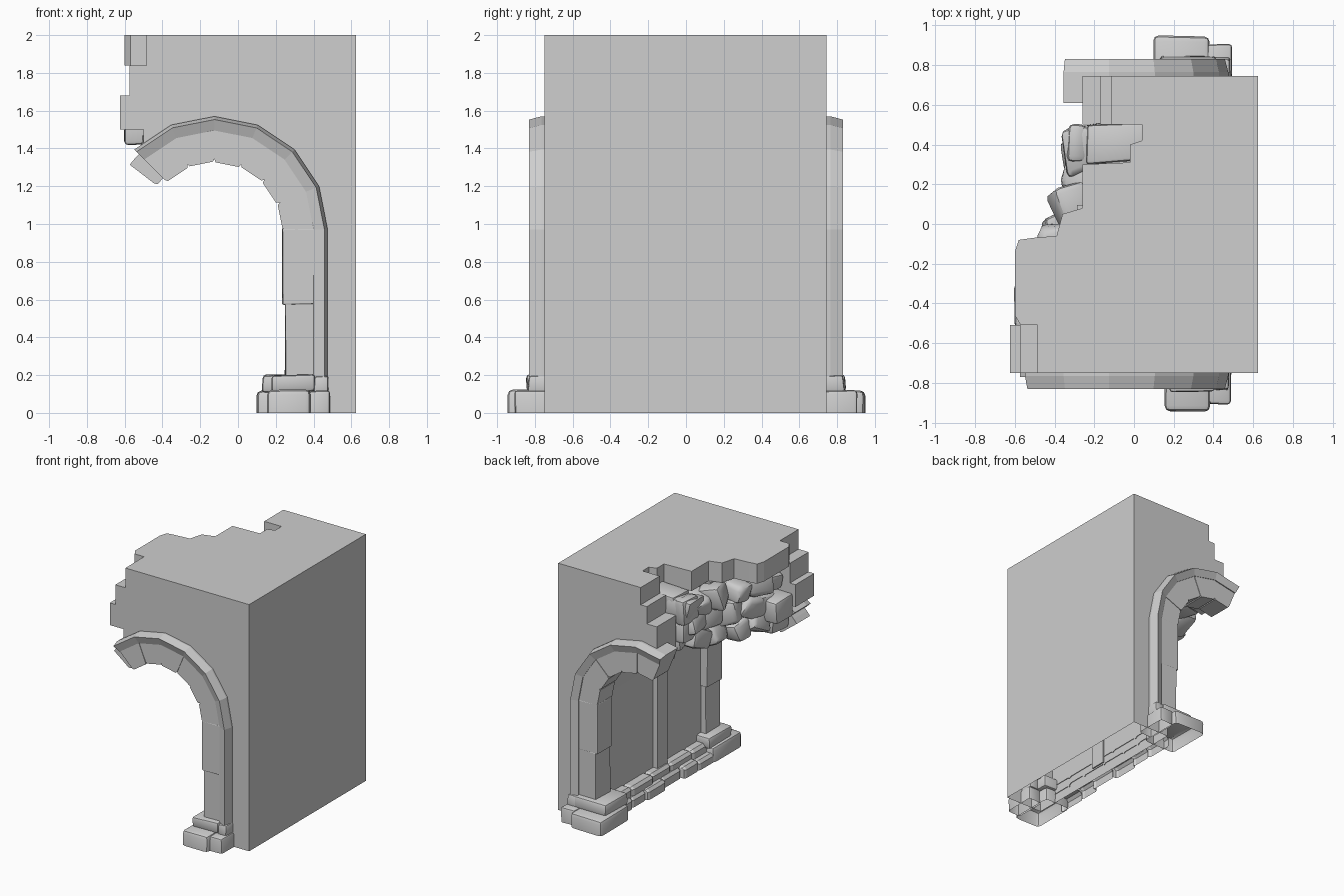
import bpy, bmesh, math, random
from mathutils import Vector, Euler

random.seed(11)
if "Cube" in bpy.data.objects:
    bpy.data.objects.remove(bpy.data.objects["Cube"], do_unlink=True)

GREY = (0.62, 0.62, 0.62, 1)
stone_mat = bpy.data.materials.new("grey stone")
stone_mat.use_nodes = True
stone_mat.diffuse_color = GREY
stone_mat.node_tree.nodes["Principled BSDF"].inputs["Base Color"].default_value = GREY

CX, CZ = -0.125, 0.97          # arch centre
R_VAULT, R_IN, R_MID, R_OUT = 0.42, 0.36, 0.525, 0.6
SEAM = 0.04                    # where the ragged masonry meets the main mass


def finish(name, bm, smooth=False):
    mesh = bpy.data.meshes.new(name)
    bm.to_mesh(mesh)
    bm.free()
    mesh.materials.append(stone_mat)
    ob = bpy.data.objects.new(name, mesh)
    bpy.context.collection.objects.link(ob)
    if smooth:
        bpy.ops.object.select_all(action='DESELECT')
        ob.select_set(True)
        bpy.context.view_layer.objects.active = ob
        bpy.ops.object.shade_smooth_by_angle(angle=math.radians(40))
    return ob


def loft(name, rings, open_bottom=False, closed=True):
    """Skin matching rings of points; closed rings are capped at both ends."""
    bm = bmesh.new()
    rings = [[bm.verts.new(p) for p in ring] for ring in rings]
    n = len(rings[0])
    for a, b in zip(rings, rings[1:]):
        for i in range(n if closed else n - 1):
            j = (i + 1) % n
            bm.faces.new((a[i], a[j], b[j], b[i]))
    if closed:
        bm.faces.new(rings[0])
        bm.faces.new(rings[-1])
        bmesh.ops.recalc_face_normals(bm, faces=bm.faces)
    if open_bottom:
        low = [f for f in bm.faces if all(v.co.z < 0.001 for v in f.verts)]
        bmesh.ops.delete(bm, geom=low, context='FACES_ONLY')
    return finish(name, bm)


def prism(name, outline, y0, y1, open_bottom=False):
    return loft(name, [[(x, y, z) for x, z in outline] for y in (y0, y1)], open_bottom)


def polar(r, deg):
    a = math.radians(deg)
    return CX + r * math.cos(a), CZ + r * math.sin(a)


def sweep(name, section, end, start_z=0.19, step=22.5):
    """Sweep a (radius, y) section up the jamb and round the arch."""
    rings = [[(CX + r, y, start_z) for r, y in section]]
    for i in range(int(end / step) + 1):
        ring = []
        for r, y in section:
            x, z = polar(r, i * step)
            ring.append((x, y, z))
        rings.append(ring)
    return loft(name, rings)


def rough_block(name, lo, hi, bevel=0.02, jitter=0.006, rot=(0, 0, 0), smooth=True):
    """Worn stone block between two corners; blocks on the ground are cut open below."""
    lo, hi = Vector(lo), Vector(hi)
    grounded = lo.z == 0
    if grounded:
        lo.z -= 2 * bevel
    mid, size = (lo + hi) / 2, hi - lo
    bm = bmesh.new()
    bmesh.ops.create_cube(bm, size=1)
    turn = Euler(rot).to_matrix()
    for v in bm.verts:
        wobble = Vector([random.uniform(-jitter, jitter) for _ in range(3)])
        v.co = turn @ Vector([c * s for c, s in zip(v.co, size)]) + mid + wobble
    bmesh.ops.bevel(bm, geom=bm.edges[:], offset=bevel, segments=2, profile=0.5, affect='EDGES')
    bmesh.ops.recalc_face_normals(bm, faces=bm.faces)
    if grounded:
        bmesh.ops.bisect_plane(bm, geom=bm.verts[:] + bm.edges[:] + bm.faces[:],
                               plane_co=(0, 0, 0), plane_no=(0, 0, 1), clear_inner=True)
    return finish(name, bm, smooth)


def voussoir(name, a0, a1, r0, r1, y0, y1):
    """Wedge-shaped arch stone with slightly chipped inner corners."""
    chip = 1.2
    pts = [polar(r0 + 0.016, a0), polar(r0, a0 + chip), polar(r0, a1 - chip),
           polar(r0 + 0.016, a1), polar(r1, a1), polar(r1, (a0 + a1) / 2), polar(r1, a0)]
    return prism(name, pts, y0, y1)


def vault_z(x):
    return CZ + math.sqrt(max(R_VAULT ** 2 - (x - CX) ** 2, 0))


def ragged(name, left, end_x, y0, y1):
    """Piece of masonry over the vault with a stepped left edge."""
    xs = [SEAM + (end_x - SEAM) * i / 5 for i in range(6)]
    return prism(name, left + [(x, vault_z(x)) for x in reversed(xs)] + [(SEAM, left[0][1])], y0, y1)


def steps(levels):
    """Left edge points from (x, top, bottom) levels."""
    return [(x, z) for x, top, bottom in levels for z in (top, bottom)]


# main wall mass, hollow underneath
prism("wall_mass", [(0.625, 0), (0.625, 2), (SEAM, 2), (SEAM, vault_z(SEAM))] +
      [polar(R_VAULT, a) for a in (45, 22.5, 0)] + [(CX + R_VAULT, 0)],
      -0.75, 0.745, open_bottom=True)

# stepped masonry at the front and the back
ragged("front_broken_wall", steps([(-0.485, 2, 1.84), (-0.575, 1.84, 1.68),
       (-0.625, 1.68, 1.5), (-0.5, 1.5, 1.4)]), -0.41, -0.75, -0.51)
ragged("back_broken_wall", steps([(-0.115, 2, 1.86), (-0.17, 1.86, 1.72),
       (-0.26, 1.72, 1.45)]), -0.25, 0.5, 0.745)

# overhanging top course
course = [(SEAM, -0.51), (SEAM, 0.42), (-0.02, 0.4), (-0.02, 0.31), (-0.26, 0.3),
          (-0.26, 0.08), (-0.36, 0.05), (-0.39, -0.06), (-0.51, -0.07), (-0.58, -0.08),
          (-0.6, -0.14), (-0.6, -0.46), (-0.57, -0.51)]
loft("top_course", [[(x, y, z) for x, y in course] for z in (1.84, 2)])


# masonry core behind the loose stones
def edge_x(y):
    return max(-0.5, -0.24 - 0.36 * (0.5 - y))


for i in range(5):
    y0 = -0.51 + i * 0.202
    ex = edge_x(y0 + 0.2) + 0.1
    ragged("rubble_core", [(ex, 1.84), (ex + 0.02, 1.5)], ex + 0.03, y0, y0 + 0.202)

# loose rubble stones on the broken face
for row in range(3):
    for k in range(6):
        y = -0.42 + k * 0.165 + (row % 2) * 0.06
        sx, sy, sz = [random.uniform(*r) for r in ((0.08, 0.11), (0.085, 0.115), (0.075, 0.095))]
        y = min(y, 0.47 - sy)
        x = edge_x(y) + 0.07 + random.uniform(-0.025, 0.025)
        z = 1.42 + row * 0.155 + random.uniform(-0.02, 0.02)
        if row == 0:
            x += 0.03
            z = max(z - 0.02, vault_z(x) + 0.075)
        rough_block("rubble_stone", (x - sx, y - sy, z - sz), (x + sx, y + sy, z + sz),
                    0.035, 0.028, [random.uniform(-0.4, 0.4) for _ in range(3)])
rough_block("notch_slab", (-0.24, 0.31, 1.7), (0.04, 0.5, 1.86), 0.015, 0.015)
rough_block("notch_stone", (-0.34, 0.31, 1.64), (-0.24, 0.5, 1.84), 0.03, 0.01)
rough_block("front_edge_stone", (-0.6, -0.52, 1.42), (-0.42, -0.3, 1.6), 0.02, 0.006)
rough_block("front_low_stone", (-0.51, -0.6, 1.28), (-0.36, -0.38, 1.44), 0.03, 0.01)

# the two arches: moulding, voussoirs, jamb blocks, stepped bases
for side, tag, end, foot, cap in ((-1, "front", 135, 0.155, 0.18), (1, "back", 112.5, 0.1, 0.13)):
    face, deep = side * 0.8, side * 0.61
    sweep(tag + "_arch_moulding", [(R_MID, deep), (R_MID, side * 0.808), (0.583, side * 0.83),
          (R_OUT, side * 0.765), (R_OUT, deep)], end)
    for k in range(int(end / 22.5)):
        voussoir(tag + "_voussoir", k * 22.5, k * 22.5 + 22.5, R_IN - 0.004 * (k % 2),
                 R_MID + 0.01, deep, face + side * 0.004 * (k % 2))
    for z0, z1, x0 in ((0.18, 0.58, 0.25), (0.575, 0.975, 0.235)):
        rough_block(tag + "_jamb_block", (x0, min(face, deep), z0), (0.405, max(face, deep), z1),
                    0.006, 0.003, smooth=False)
    for part, x0, x1, out, inner, z0, z1, bevel in (
            ("_base_stone", foot, 0.38, 0.948, 0.58, 0, 0.12, 0.028),
            ("_base_side_stone", 0.37, 0.492, 0.905, 0.65, 0, 0.12, 0.018),
            ("_base_cap", cap, 0.41, 0.845, 0.56, 0.11, 0.2, 0.018),
            ("_base_cap_side", 0.4, 0.48, 0.835, 0.65, 0.11, 0.195, 0.012)):
        ya, yb = sorted((side * out, side * inner))
        rough_block(tag + part, (x0, ya, z0), (x1, yb, z1), bevel, 0.006)

# projecting end stone of the front arch
voussoir("front_arch_end_stone", 134, 142.5, 0.385, 0.565, -0.77, -0.6)

# pilaster and rib in the middle of the passage
sweep("middle_rib", [(0.38, -0.13), (0.38, 0), (0.43, 0), (0.43, -0.13)], 112.5, start_z=0.1)

# low plinth of worn stones along the passage wall, one open strip for each course
for name, x, z0, z1, count in (("lower_plinth", 0.185, 0, 0.085, 6),
                               ("upper_plinth", 0.235, 0.07, 0.15, 5)):
    cuts = [-0.64 + 1.28 * i / count + random.uniform(-0.03, 0.03) for i in range(count + 1)]
    rings = []
    for ya, yb in zip(cuts, cuts[1:]):
        xo = x + random.uniform(-0.025, 0.02)
        top = z1 + random.uniform(-0.012, 0.005)
        for y, pinch in ((ya + 0.002, 0.01), (ya + 0.02, 0), (yb - 0.02, 0), (yb - 0.002, 0.01)):
            rings.append([(xo + pinch, y, z0), (xo + pinch, y, top - 0.022),
                          (xo + pinch + 0.02, y, top - pinch), (0.3, y, top - pinch)])
    loft(name, rings, closed=False)
